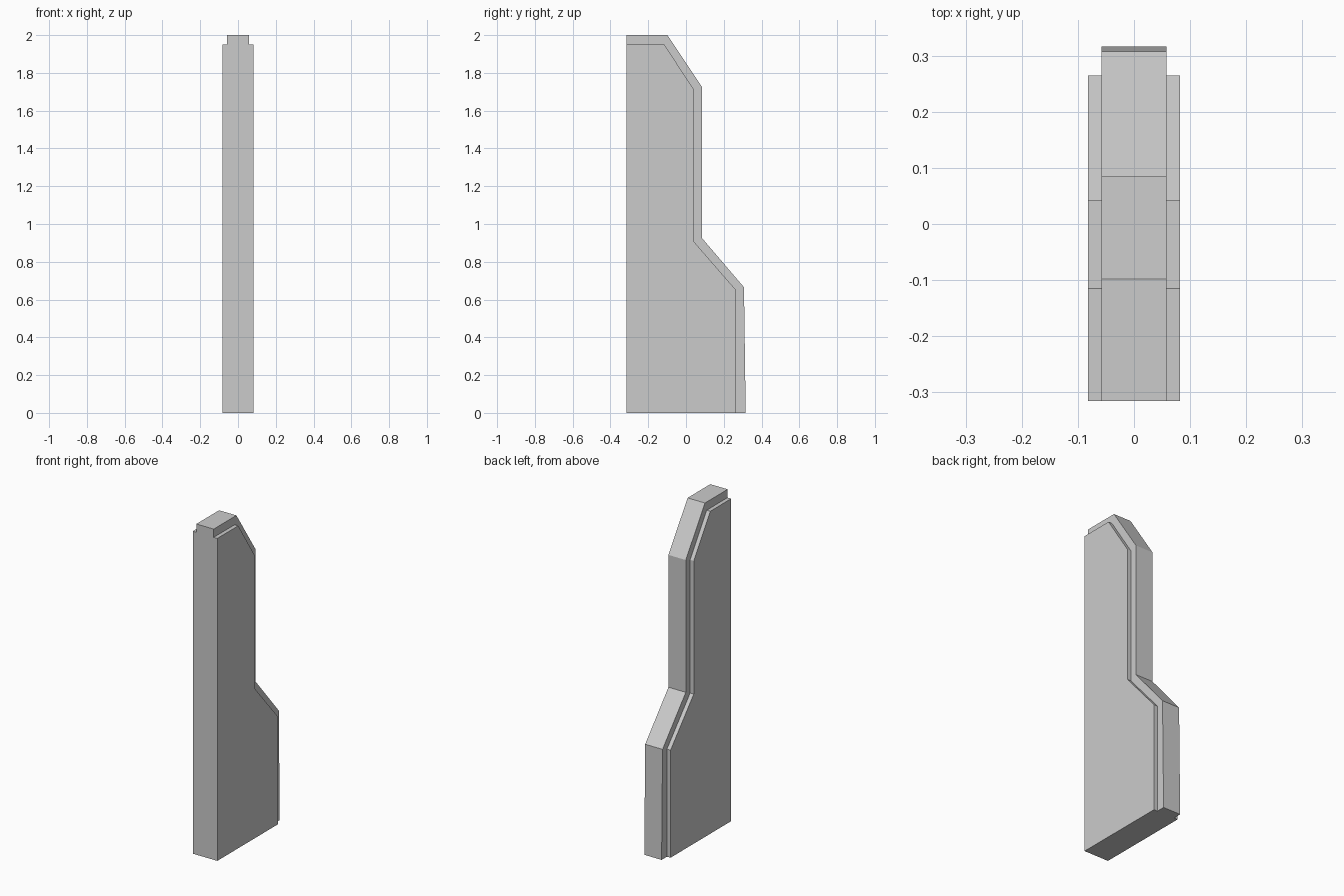
import bpy
import bmesh

if "Cube" in bpy.data.objects:
    bpy.data.objects.remove(bpy.data.objects["Cube"])

# Side profiles (y, z), matching point for point
CORE = [(-0.315, 0), (0.316, 0), (0.307, 0.665), (0.085, 0.925),
        (0.085, 1.725), (-0.098, 2.0), (-0.315, 2.0)]
PANEL = [(-0.315, 0), (0.265, 0), (0.265, 0.65), (0.043, 0.905),
         (0.043, 1.71), (-0.115, 1.95), (-0.315, 1.95)]
CORE_X, PANEL_X = 0.058, 0.082

# Stepped loft across the width: panel, raised core, panel
sections = [(-PANEL_X, PANEL), (-CORE_X, PANEL), (-CORE_X, CORE),
            (CORE_X, CORE), (CORE_X, PANEL), (PANEL_X, PANEL)]

bm = bmesh.new()
loops = [[bm.verts.new((x, y, z)) for y, z in prof] for x, prof in sections]
n = len(CORE)
for a, b in zip(loops, loops[1:]):
    step = a[0].co.x == b[0].co.x
    for i in range(n):
        j = (i + 1) % n
        # the front and bottom are flush, so the step has no wall there
        if step and i in (0, n - 1):
            continue
        bm.faces.new((a[i], a[j], b[j], b[i]))
bm.faces.new(loops[0])
bm.faces.new(loops[-1])
bmesh.ops.remove_doubles(bm, verts=bm.verts[:], dist=1e-5)
bmesh.ops.recalc_face_normals(bm, faces=bm.faces[:])

mesh = bpy.data.meshes.new("stepped_wall_pillar")
bm.to_mesh(mesh)
bm.free()
obj = bpy.data.objects.new("stepped_wall_pillar", mesh)
bpy.context.collection.objects.link(obj)
